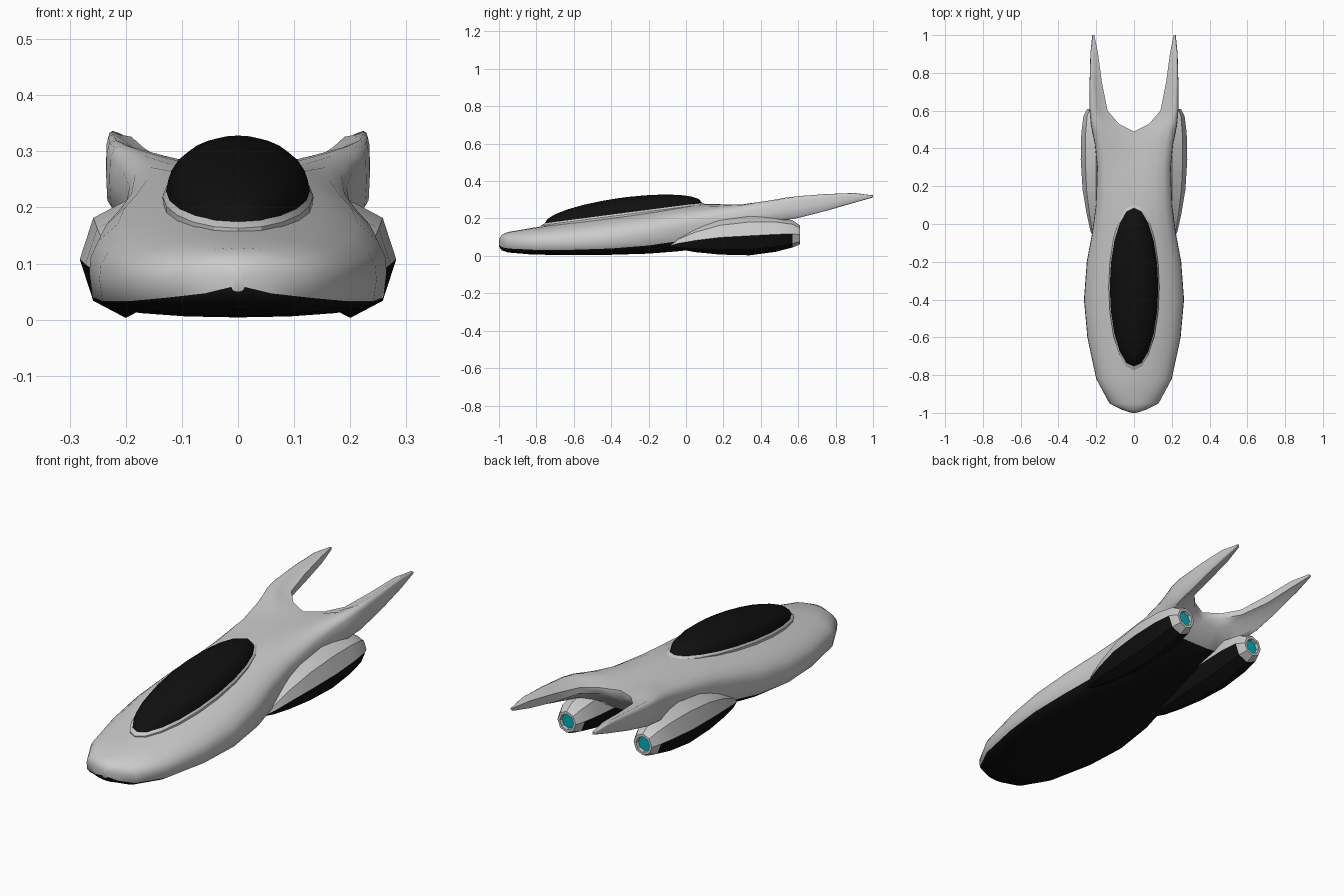
import bpy, math

if "Cube" in bpy.data.objects:
    bpy.data.objects.remove(bpy.data.objects["Cube"])

def material(name, col):
    m = bpy.data.materials.new(name)
    m.diffuse_color = col
    m.use_nodes = True
    m.node_tree.nodes["Principled BSDF"].inputs["Base Color"].default_value = m.diffuse_color
    return m

GREY = material("grey", (0.6, 0.6, 0.6, 1))
BLACK = material("black", (0.005, 0.005, 0.005, 1))
CYAN = material("cyan_glow", (0.0, 0.42, 0.5, 1))

def build(name, verts, faces, slots, angle, mirror=True):
    """Mesh object with material slots 0 grey, 1 black, 2 cyan."""
    me = bpy.data.meshes.new(name)
    me.from_pydata(verts, [], faces)
    for m in (GREY, BLACK, CYAN):
        me.materials.append(m)
    for p, s in zip(me.polygons, slots):
        p.material_index = s
    ob = bpy.data.objects.new(name, me)
    bpy.context.collection.objects.link(ob)
    bpy.ops.object.select_all(action='DESELECT')
    ob.select_set(True)
    bpy.context.view_layer.objects.active = ob
    bpy.ops.object.mode_set(mode='EDIT')
    bpy.ops.mesh.select_all(action='SELECT')
    bpy.ops.mesh.normals_make_consistent(inside=False)
    bpy.ops.object.mode_set(mode='OBJECT')
    bpy.ops.object.shade_smooth_by_angle(angle=math.radians(angle))
    if mirror:
        mod = ob.modifiers.new("mirror", 'MIRROR')
        mod.merge_threshold = 0.0005
    return ob

def lerp(a, b, t):
    return a + (b - a) * t

# Hull half sections: y, x inner, x outer, bottom in/out, mid, top in/out
HULL = [
    (-1.00, 0, .012, .050, .050, .070, .090, .090),
    (-.985, 0, .060, .030, .030, .070, .113, .113),
    (-.95, 0, .130, .018, .018, .068, .128, .128),
    (-.82, 0, .200, .007, .007, .068, .150, .150),
    (-.60, 0, .247, .004, .004, .072, .186, .186),
    (-.40, 0, .265, .006, .006, .085, .216, .216),
    (-.20, 0, .250, .012, .012, .115, .244, .244),
    (-.05, 0, .222, .024, .024, .150, .264, .264),
    (.10, 0, .202, .040, .040, .180, .278, .280),
    (.30, 0, .195, .075, .100, .205, .272, .310),
    (.42, 0, .207, .140, .120, .225, .272, .335),
    (.49, 0, .222, .225, .130, .240, .270, .350),
    (.53, .080, .229, .250, .140, .248, .277, .358),
    (.60, .140, .235, .260, .155, .257, .288, .365),
    (.75, .170, .235, .268, .210, .280, .308, .366),
    (.90, .190, .231, .292, .268, .308, .326, .355),
    (1.0, .210, .221, .312, .312, .318, .325, .325),
]
UP = [0, 18, 36, 54, 70, 82, 90]
LOW = [78, 62, 45, 22, 0]
N = len(UP) + len(LOW)
verts, faces, slots = [], [], []
for y, xi, xo, bi, bo, zm, ti, to in HULL:
    rear = min(max((y - .0) / .45, 0), 1)
    for i in range(N):
        top = i < len(UP)
        a = math.radians(UP[i] if top else LOW[i - len(UP)])
        u, c = math.sin(a), max(math.cos(a), 0)
        if top:
            z = zm + (lerp(ti, to, u * u) - zm) * c ** lerp(.8, .5, rear)
        else:
            z = zm + (lerp(bi, bo, u * u) - zm) * c ** lerp(.35, .5, rear)
        verts.append((lerp(xi, xo, u), y, z))
for s in range(len(HULL) - 1):
    for i in range(N):
        if i == N - 1 and HULL[s + 1][1] == 0:
            continue
        j = (i + 1) % N
        faces.append((s * N + i, s * N + j, (s + 1) * N + j, (s + 1) * N + i))
        slots.append(int(len(UP) <= i < N - 1 and HULL[s][0] < .4))
faces += [tuple(range(N)), tuple((len(HULL) - 1) * N + i for i in range(N))]
slots += [0, 0]
build("hull_with_twin_tails", verts, faces, slots, 60)

# Engine pods: y, half width, bottom, top
POD = [
    (-.085, .010, .048, .062),
    (-.04, .030, .036, .098),
    (.05, .050, .020, .145),
    (.18, .072, .007, .190),
    (.34, .082, .003, .212),
    (.48, .079, .022, .208),
    (.57, .068, .045, .190),
    (.61, .048, .062, .163),
    (.61, .036, .075, .150),
    (.595, .034, .077, .148),
]
verts, faces, slots = [], [], []
for y, r, zb, zt in POD:
    for i in range(8):
        a = i * math.pi / 4
        verts.append((.2 + r * math.cos(a), y, (zb + zt) / 2 + (zt - zb) / 2 * math.sin(a)))
for s in range(len(POD) - 1):
    for i in range(8):
        j = (i + 1) % 8
        faces.append((s * 8 + i, s * 8 + j, s * 8 + 8 + j, s * 8 + 8 + i))
        slots.append(int(i >= 4 and s < 6))
faces += [tuple(range(8)), tuple((len(POD) - 1) * 8 + i for i in range(8))]
slots += [0, 2]
build("engine_pods", verts, faces, slots, 30)

# Canopy and rim: sheared elliptical rings (radius scale, height over base)
def canopy_part(name, rings, slot, angle, n=20):
    verts, faces = [], []
    for k, h in rings:
        for i in range(n):
            a = 2 * math.pi * i / n + math.pi / 2
            dy = .435 * k * math.sin(a)
            verts.append((.133 * k * math.cos(a), -.335 + dy, .226 + .13 * dy + h))
    for s in range(len(rings) - 1):
        for i in range(n):
            j = (i + 1) % n
            faces.append((s * n + i, s * n + j, s * n + n + j, s * n + n + i))
    faces += [tuple(range(n)), tuple((len(rings) - 1) * n + i for i in range(n))]
    build(name, verts, faces, [slot] * len(faces), angle, mirror=False)

canopy_part("canopy_rim", [(1, -.04), (1.01, -.006), (.96, .004)], 0, 30)
dome = [(.965 * math.cos(t), .003 + .083 * math.sin(t))
        for t in (math.radians(d) for d in (0, 15, 30, 45, 60, 75, 87))]
canopy_part("canopy_glass", dome, 1, 50)
